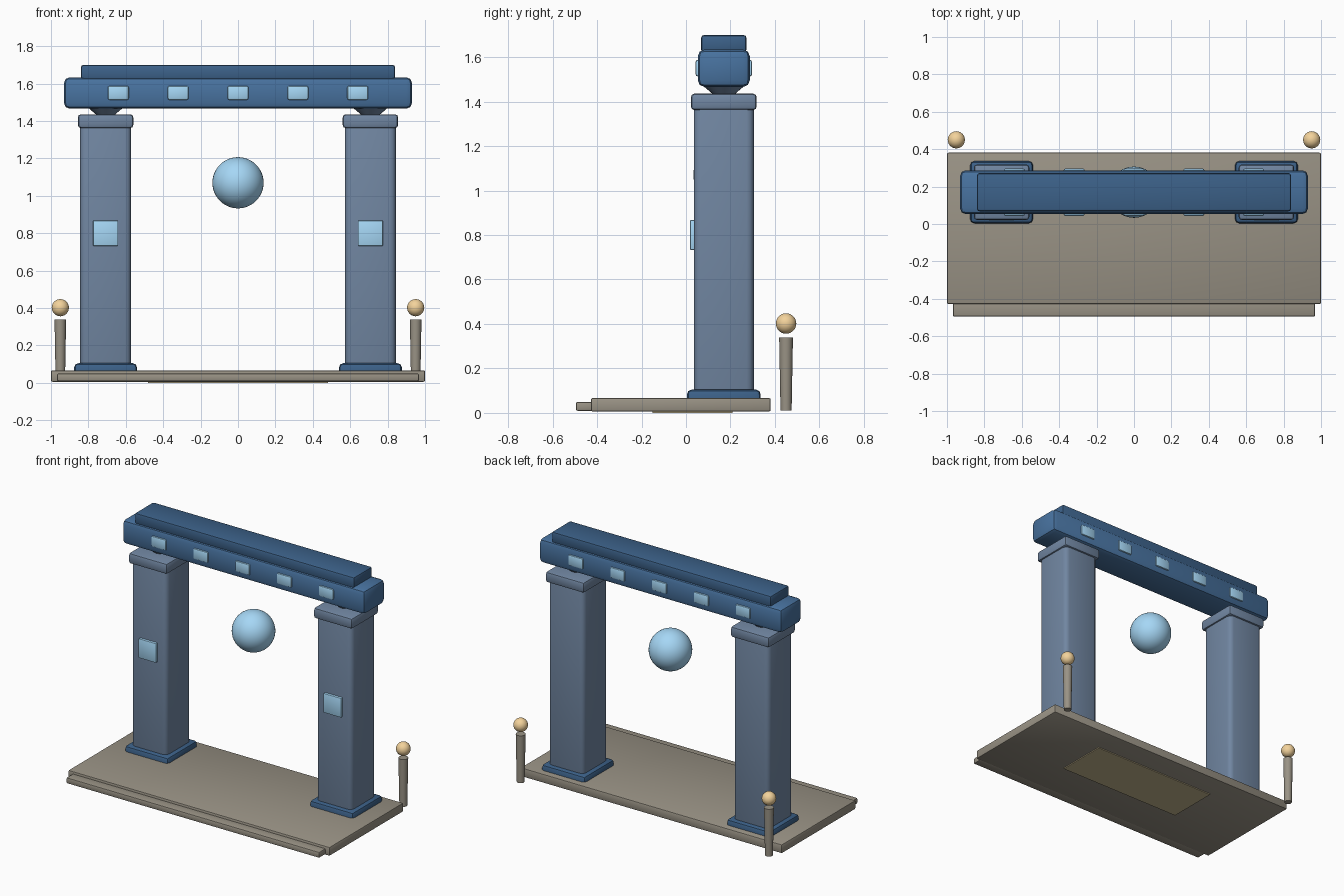
import bpy, bmesh
from mathutils import Matrix, Vector

if "Cube" in bpy.data.objects:
    bpy.data.objects.remove(bpy.data.objects["Cube"])

def mat(name, r, g, b):
    m = bpy.data.materials.new(name)
    m.diffuse_color = (r, g, b, 1)
    m.use_nodes = True
    m.node_tree.nodes["Principled BSDF"].inputs["Base Color"].default_value = m.diffuse_color
    return m

STONE = mat("blue_grey_stone", 0.165, 0.24, 0.36)
BLUE = mat("mid_blue", 0.065, 0.17, 0.35)
DARK = mat("deep_blue", 0.045, 0.12, 0.25)
GLOW = mat("pale_blue_glow", 0.38, 0.68, 0.92)
FLOOR = mat("warm_grey_stone", 0.32, 0.29, 0.235)
PAD = mat("sand_stone", 0.55, 0.46, 0.27)
LAMP = mat("warm_lamp", 0.90, 0.65, 0.33)

def finish(name, bm, material, angle=None):
    me = bpy.data.meshes.new(name)
    bm.to_mesh(me)
    bm.free()
    ob = bpy.data.objects.new(name, me)
    bpy.context.collection.objects.link(ob)
    me.materials.append(material)
    if angle:
        bpy.ops.object.select_all(action='DESELECT')
        ob.select_set(True)
        bpy.context.view_layer.objects.active = ob
        bpy.ops.object.shade_smooth_by_angle(angle=angle)
    return ob

def box(name, x, y, z, material, bevel=0.01, segments=2):
    """Bevelled box from (min, max) ranges."""
    bm = bmesh.new()
    bmesh.ops.create_cube(bm, size=1)
    lo, hi = Vector((x[0], y[0], z[0])), Vector((x[1], y[1], z[1]))
    bmesh.ops.scale(bm, vec=hi - lo, verts=bm.verts)
    bmesh.ops.translate(bm, vec=(lo + hi) / 2, verts=bm.verts)
    if bevel:
        bmesh.ops.bevel(bm, geom=bm.edges[:], offset=bevel, segments=segments,
                        profile=0.5, affect='EDGES')
    return finish(name, bm, material, 0.6)

def block(name, cx, half_x, half_y, z, material, bevel, segments=2):
    """Box centred on the gate line."""
    return box(name, (cx - half_x, cx + half_x), (GATE_Y - half_y, GATE_Y + half_y),
               z, material, bevel, segments)

def cone(name, x, y, z, r_bottom, r_top, material, segments=24):
    bm = bmesh.new()
    bmesh.ops.create_cone(bm, cap_ends=True, segments=segments, radius1=r_bottom,
                          radius2=r_top, depth=z[1] - z[0],
                          matrix=Matrix.Translation((x, y, (z[0] + z[1]) / 2)))
    return finish(name, bm, material, 0.6)

def ball(name, x, y, z, r, material, u=32, v=20):
    bm = bmesh.new()
    bmesh.ops.create_uvsphere(bm, u_segments=u, v_segments=v, radius=r,
                              matrix=Matrix.Translation((x, y, z)))
    return finish(name, bm, material, 1.0)

GATE_Y = 0.17

# Floor: slab, front step and underside pad
box("floor_slab", (-1, 1), (-0.428, 0.381), (0.006, 0.067), FLOOR, 0.008)
box("front_step", (-0.968, 0.968), (-0.495, -0.40), (0.009, 0.05), FLOOR, 0.008)
box("underside_pad", (-0.48, 0.48), (-0.15, 0.21), (0.0, 0.03), PAD, 0)

# Pillars with plinth, cap, bearing and glowing panel; lamp posts behind
for side, s in (("left", -1), ("right", 1)):
    px = 0.708 * s
    block(side + "_plinth", px, 0.168, 0.166, (0.012, 0.105), DARK, 0.022)
    block(side + "_pillar", px, 0.136, 0.135, (0.06, 1.40), STONE, 0.032, 3)
    block(side + "_cap", px, 0.148, 0.148, (1.362, 1.436), STONE, 0.016)
    cone(side + "_bearing", px, GATE_Y, (1.43, 1.485), 0.045, 0.11, STONE)
    box(side + "_glow_panel", (px - 0.067, px + 0.067), (0.018, 0.05),
        (0.733, 0.867), GLOW, 0.004)
    cone(side + "_lamp_post", 0.95 * s, 0.45, (0.01, 0.34), 0.025, 0.031, FLOOR, 20)
    ball(side + "_lamp", 0.95 * s, 0.45, 0.402, 0.046, LAMP, 24, 14)

# Lintel beam and top plank
block("beam", 0, 0.93, 0.117, (1.466, 1.634), BLUE, 0.03)
block("top_plank", 0, 0.84, 0.102, (1.62, 1.70), DARK, 0.014)

# Glowing studs on both faces of the beam
for i in range(5):
    cx = (i - 2) * 0.32
    for face, y in (("front", (0.043, 0.08)), ("back", (0.26, 0.297))):
        box(f"beam_{face}_stud_{i + 1}", (cx - 0.056, cx + 0.056), y,
            (1.513, 1.588), GLOW, 0.01)

# Floating orb
ball("floating_orb", 0, GATE_Y, 1.07, 0.137, GLOW, 40, 24)
